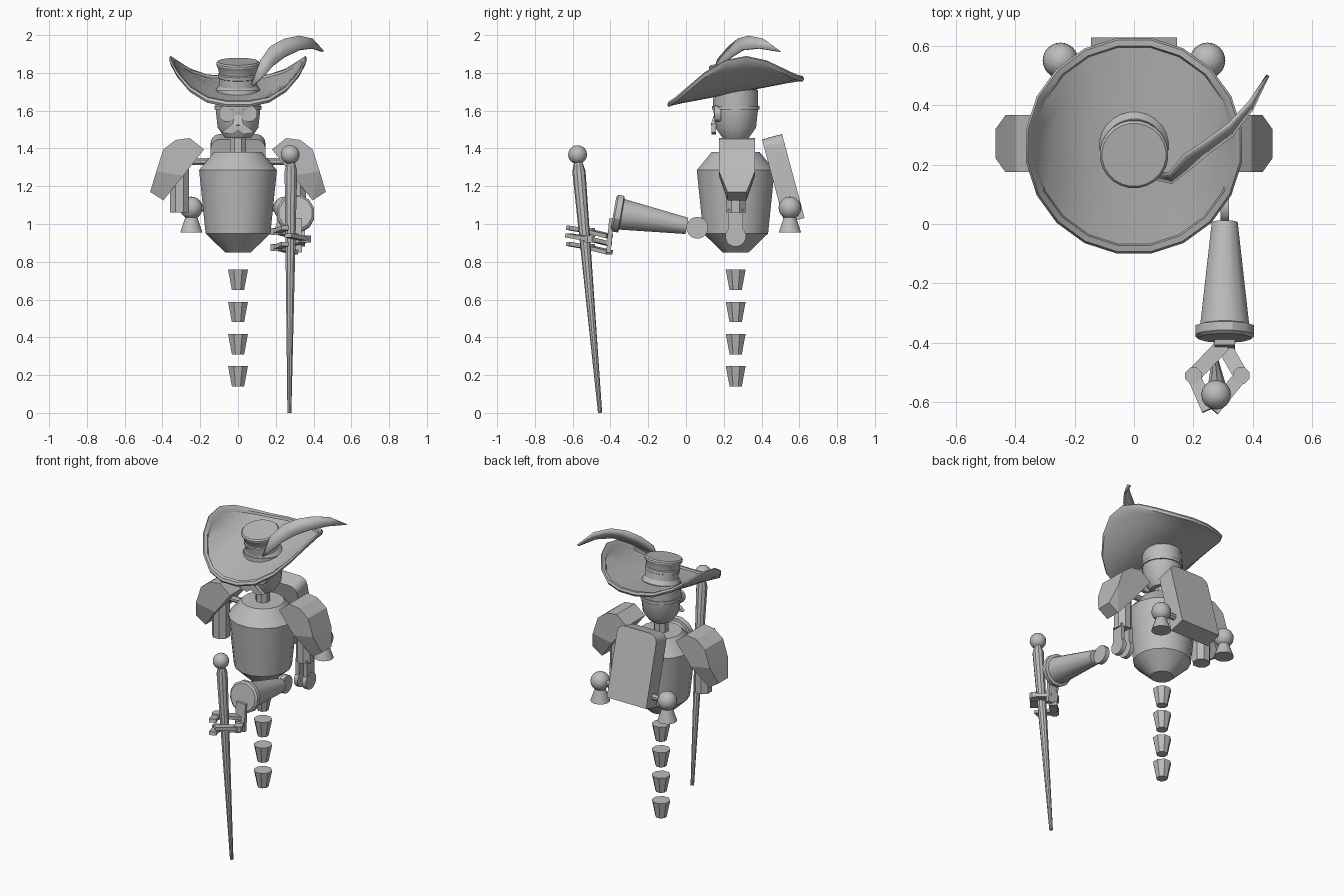
import bpy, bmesh, math
from mathutils import Vector, Matrix

if "Cube" in bpy.data.objects:
    bpy.data.objects.remove(bpy.data.objects["Cube"])

grey = bpy.data.materials.new("plain grey")
grey.diffuse_color = (0.5, 0.5, 0.5, 1)
grey.use_nodes = True
grey.node_tree.nodes["Principled BSDF"].inputs["Base Color"].default_value = grey.diffuse_color
CY = 0.263  # body axis


def finish(name, bm, smooth=30):
    bmesh.ops.recalc_face_normals(bm, faces=bm.faces)
    me = bpy.data.meshes.new(name)
    bm.to_mesh(me)
    bm.free()
    ob = bpy.data.objects.new(name, me)
    bpy.context.collection.objects.link(ob)
    me.materials.append(grey)
    if smooth:
        bpy.ops.object.select_all(action='DESELECT')
        ob.select_set(True)
        bpy.context.view_layer.objects.active = ob
        bpy.ops.object.shade_smooth_by_angle(angle=math.radians(smooth))
    return ob


def lathe(name, profile, sides, base=(0, CY, 0), axis=(0, 0, 1), smooth=30, warp=None, closed=False):
    """Spin (radius, height) points round an axis, capping the ends."""
    bm = bmesh.new()
    turn = Vector((0, 0, 1)).rotation_difference(Vector(axis)).to_matrix()
    rings = []
    for r, h in profile:
        ring = []
        for i in range(sides):
            a = 2 * math.pi * (i + 0.5) / sides
            p = Vector((r * math.cos(a), r * math.sin(a), h))
            ring.append(bm.verts.new(turn @ (warp(p) if warp else p) + Vector(base)))
        rings.append(ring)
    pairs = list(zip(rings, rings[1:])) + ([(rings[-1], rings[0])] if closed else [])
    for a, b in pairs:
        for i in range(sides):
            j = (i + 1) % sides
            bm.faces.new((a[i], a[j], b[j], b[i]))
    if not closed:
        bm.faces.new(rings[0])
        bm.faces.new(rings[-1])
    return finish(name, bm, smooth)


def rod(name, a, b, r1, r2, sides=8, smooth=30):
    d = Vector(b) - Vector(a)
    return lathe(name, [(r1, 0), (r2, d.length)], sides, a, d.normalized(), smooth)


def ball(name, loc, r):
    bm = bmesh.new()
    bmesh.ops.create_uvsphere(bm, u_segments=16, v_segments=10, radius=r, matrix=Matrix.Translation(loc))
    return finish(name, bm)


def hull(name, points):
    bm = bmesh.new()
    for p in points:
        bm.verts.new(p)
    bmesh.ops.convex_hull(bm, input=bm.verts)
    return finish(name, bm, 0)


def bar(name, a, b, width, height):
    """Box beam from a to b."""
    a, b = Vector(a), Vector(b)
    d = (b - a).normalized()
    side = d.cross(Vector((0, 0, 1))).normalized() * width / 2
    up = side.cross(d).normalized() * height / 2
    return hull(name, [p + s * side + u * up for p in (a, b) for s in (-1, 1) for u in (-1, 1)])


# Body, neck and floating tail
lathe("torso", [(.07, .85), (.175, .95), (.21, 1.285), (.13, 1.38)], 16)
lathe("neck", [(.045, 1.36), (.045, 1.47)], 8)
for i in range(4):
    z = .14 + i * .17
    lathe("tail_segment", [(.035, z), (.057, z + .108)], 8)

# Head with band, eyes and face plates
lathe("head", [(.07, 1.455), (.11, 1.51), (.122, 1.62), (.12, 1.71)], 16)
lathe("head_band", [(.115, 1.605), (.128, 1.605), (.128, 1.625), (.115, 1.625)], 16, closed=True)
for s in (-1, 1):
    rod("eye", (s * .058, .185, 1.585), (s * .058, .15, 1.585), .045, .045, 12)
    hull("moustache", [(s * x, y, z) for y in (.135, .16)
                       for x, z in ((0, 1.52), (.03, 1.53), (.088, 1.485), (.03, 1.475), (0, 1.495))])
hull("nose", [(x, y, z) for x, y, z in ((-.012, .16, 1.61), (.012, .16, 1.61), (-.03, .13, 1.525),
                                        (.03, .13, 1.525), (-.03, .18, 1.525), (.03, .18, 1.525))])


# Hat: brim tips forward and its sides curl up
def curl(p):
    return Vector((p.x, p.y, p.z + .19 * p.y + .17 * (abs(p.x) / .36) ** 3))


brim = [(.10, 0), (.16, 0), (.22, 0), (.28, 0), (.335, 0), (.34, .012), (.36, .01), (.367, -.005),
        (.36, -.018), (.335, -.014), (.28, -.012), (.22, -.012), (.16, -.012), (.10, -.012)]
lathe("hat_brim", brim, 20, (0, CY, 1.705), warp=curl, closed=True)
crown = [(.115, -.01), (.118, .01), (.102, .035), (.101, .075), (.107, .078), (.107, .095), (.101, .1),
         (.107, .13), (.116, .145), (.116, .155), (.108, .163)]
lathe("hat_crown", crown, 24, (0, CY, 1.70), (0, -.19, 1))

# Feather
upper = [(.075, .165, 1.74), (.12, .17, 1.87), (.17, .23, 1.94), (.245, .28, 1.98), (.32, .335, 1.995),
         (.39, .41, 1.98), (.45, .5, 1.915)]
lower = [(.08, .15, 1.73), (.13, .14, 1.78), (.19, .19, 1.84), (.25, .24, 1.885), (.33, .30, 1.922),
         (.395, .385, 1.93), (.448, .496, 1.912)]
bm = bmesh.new()
rows = [[bm.verts.new(p) for p in edge] for edge in (upper, lower)]
for i in range(6):
    bm.faces.new((rows[0][i], rows[0][i + 1], rows[1][i + 1], rows[1][i]))
feather = finish("feather", bm)
mod = feather.modifiers.new("thickness", 'SOLIDIFY')
mod.thickness, mod.offset = .012, 0

# Shoulders and upper arms
rod("shoulder_bar", (-.31, CY, 1.33), (.31, CY, 1.33), .02, .02)
wide = [(.18, 1.395), (.255, 1.455), (.33, 1.445), (.395, 1.395), (.432, 1.28), (.29, 1.255)]
narrow = [(.465, 1.17), (.395, 1.125)]
for s in (-1, 1):
    hull("shoulder_pad", [(s * x, .27 + t * w, z) for pts, w in ((wide, .096), (narrow, .05))
                          for x, z in pts for t in (-1, 1)])
    rod("upper_arm", (s * .31, CY, 1.06), (s * .31, CY, 1.38), .055, .055)

# Elbow fork on the right arm
for x in (.28, .34):
    rod("elbow_disc", (x - .014, CY, .935), (x + .014, CY, .935), .055, .055, 16)
    hull("elbow_link", [(x + a, CY + b, z) for a in (-.012, .012) for b in (-.04, .04) for z in (.94, 1.08)])

# Detached forearm with flared cuff
rod("forearm_joint", (.29, .06, .98), (.32, .06, .98), .058, .058, 16)
axis = Vector((0, -.985, .175)).normalized()
lathe("forearm", [(.045, 0), (.085, .35), (.102, .355), (.102, .385), (.09, .395)], 12, (.305, .005, .99), axis)

# Hand gripping the cane
hull("palm", [(.305 + a, y + b, z) for a in (-.035, .035) for b in (-.012, .012)
              for y, z in ((-.395, 1.03), (-.41, .85))])
for side, tip, z in ((.2, .25, .96), (.36, .265, .92), (.2, .25, .875)):
    knuckle = (side, -.51, z)
    bar("finger_base", (.30, -.405, z - .025), knuckle, .05, .022)
    bar("finger_tip", knuckle, (tip, -.625, z + .02), .045, .022)
    rod("knuckle", (side, -.51, z - .018), (side, -.51, z + .018), .03, .03, 8)

# Cane
foot, top = Vector((.272, -.455, 0)), Vector((.28, -.567, 1.28))
lean = (top - foot).normalized()
lathe("cane", [(.011, 0), (.035, 1.285), (.022, 1.33)], 10, foot, lean)
ball("cane_knob", (.276, -.574, 1.367), .05)

# Backpack: slab with rounded top corners, leaning back
bm = bmesh.new()
outline = [(-.145, -.23), (.145, -.23)]
for cx, start in ((.095, 0), (-.095, 90)):
    for k in range(6):
        a = math.radians(start + k * 18)
        outline.append((cx + .05 * math.cos(a), .18 + .05 * math.sin(a)))
face = bm.faces.new([bm.verts.new((x, -.055, z)) for x, z in outline])
ext = bmesh.ops.extrude_face_region(bm, geom=[face])
bmesh.ops.translate(bm, vec=(0, .11, 0), verts=[g for g in ext['geom'] if isinstance(g, bmesh.types.BMVert)])
bmesh.ops.transform(bm, verts=bm.verts, matrix=Matrix.Translation((0, .515, 1.24)) @ Matrix.Rotation(math.radians(15), 4, 'X'))
finish("backpack", bm)

# Thrusters on both sides of the pack
for s in (-1, 1):
    ball("thruster_ball", (s * .247, .55, 1.085), .06)
    rod("thruster_nozzle", (s * .247, .55, .955), (s * .247, .55, 1.05), .06, .028, 16)
    rod("thruster_mount", (s * .13, .55, 1.085), (s * .247, .55, 1.085), .02, .02)
